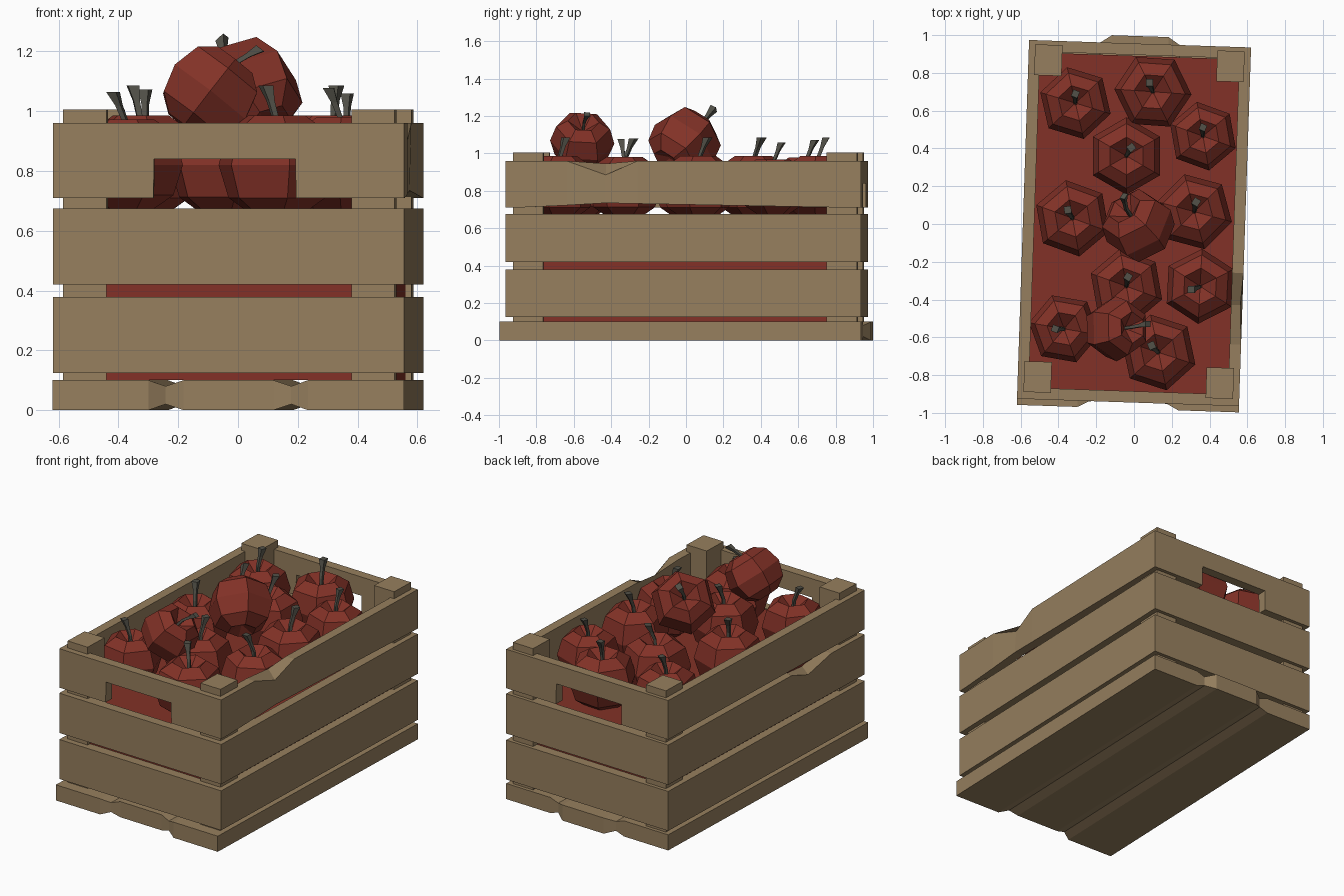
import bpy, bmesh, math
from mathutils import Matrix, Vector

if "Cube" in bpy.data.objects:
    bpy.data.objects.remove(bpy.data.objects["Cube"])


def material(name, rgb):
    m = bpy.data.materials.new(name)
    m.diffuse_color = (*rgb, 1)
    m.use_nodes = True
    m.node_tree.nodes["Principled BSDF"].inputs["Base Color"].default_value = m.diffuse_color
    return m


WOOD = material("wood", (0.305, 0.212, 0.112))
RED = material("apple red", (0.225, 0.031, 0.020))
STEM = material("stem grey", (0.085, 0.082, 0.065))
TURN = Matrix.Rotation(math.radians(-1.93), 4, 'Z')   # whole crate sits slightly turned


def loft(name, sections, mat, matrix=TURN):
    """Closed solid through a row of equal-sized cross-sections."""
    bm = bmesh.new()
    rings = [[bm.verts.new(p) for p in s] for s in sections]
    n = len(rings[0])
    for a, b in zip(rings, rings[1:]):
        for i in range(n):
            j = (i + 1) % n
            bm.faces.new((a[i], a[j], b[j], b[i]))
    bm.faces.new(rings[0])
    bm.faces.new(rings[-1])
    bmesh.ops.recalc_face_normals(bm, faces=bm.faces)
    me = bpy.data.meshes.new(name)
    bm.to_mesh(me)
    bm.free()
    me.materials.append(mat)
    ob = bpy.data.objects.new(name, me)
    ob.matrix_world = matrix
    bpy.context.collection.objects.link(ob)
    return ob


def slab(u, v0, v1, z0, z1):
    """Cross-section across the x axis."""
    return [(u, v0, z0), (u, v1, z0), (u, v1, z1), (u, v0, z1)]


def box(name, u0, u1, v0, v1, z0, z1, mat):
    return loft(name, [slab(u, v0, v1, z0, z1) for u in (u0, u1)], mat)


# Base: three planks joined by V grooves, middle one shifted back
base = []
for u, z, s in [(.588, 0, 0), (.267, 0, 0), (.21, .02, .03), (.15, 0, .04)]:
    base.append((u, z, s))
base = [(-u, z, s) for u, z, s in base] + base[::-1]
loft("base_planks", [slab(u, -.978 + s, (.955 if s != .03 else .925) + s, z, .1 - z)
                     for u, z, s in base], WOOD)

# Corner posts
for su in (-1, 1):
    for v0, v1 in ((-.908, -.745), (.77, .933)):
        box("corner_post", su * .41, su * .555, v0, v1, .1, 1.005, WOOD)

# Red filling behind the slats
box("filling", -.535, .535, -.885, .89, .1, .67, RED)

# End boards, the top row has a hand hole notch
ROWS = [(.125, .378), (.42, .675), (.71, .96)]
for v0, v1 in ((-.945, -.885), (.895, .955)):
    for z0, z1 in ROWS[:2]:
        box("end_board", -.588, .588, v0, v1, z0, z1, WOOD)
    z0, z1 = ROWS[2]
    notch = [(-.588, z0), (-.251, z0), (-.249, .84), (.224, .84), (.226, z0), (.588, z0)]
    loft("handle_board", [slab(u, v0, v1, z, z1) for u, z in notch], WOOD)


# Side boards, some with a chipped top edge
def side_board(side, z0, z1, chip=0, bow=0):
    a, b = side * .528, side * .588
    secs = []
    for v, c, w in [(-.885, 0, 0), (-.62, 0, .5), (-.41, 1, 1), (-.24, 0, .85), (.895, 0, 0)]:
        zb = z0 + bow * w
        secs.append([(a, v, zb), (b, v, zb),
                     (b - side * chip * c * .15, v, z1 - chip * c),
                     (a, v, z1 - chip * c * .2)])
    loft("side_board", secs, WOOD)


for side in (-1, 1):
    for row, (z0, z1) in enumerate(ROWS):
        if side == 1 and row == 2:
            side_board(side, z0, z1, .075, .025)
        elif side == -1 and row == 1:
            side_board(side, z0, z1, .06)
        else:
            side_board(side, z0, z1)


# Apples: six-sided lathe with a dimple, plus a bent flared stem
PROFILE = [(.012, .095), (.10, .165), (.172, .115), (.205, 0),
           (.17, -.11), (.09, -.165), (.012, -.13)]


def ring(r, z, n, phase=0, x=0):
    return [(x + r * math.cos(phase + i * math.tau / n),
             r * math.sin(phase + i * math.tau / n), z) for i in range(n)]


def apple(x, y, z, size, phase, lean, tilt=0, azimuth=0):
    az = math.radians(azimuth)
    axis = Vector((-math.sin(az), math.cos(az), 0))
    mat = (Matrix.Translation((x, y, z)) @ Matrix.Rotation(math.radians(tilt), 4, axis)
           @ Matrix.Scale(size, 4))
    loft("apple", [ring(r, h, 6, math.radians(phase)) for r, h in PROFILE], RED, mat)
    loft("stem", [ring(r, h, 4, .4, o) for r, h, o in
                  [(.012, .08, 0), (.013, .16, .008), (.015, .215, .03), (.027, .265, .052)]],
         STEM, mat @ Matrix.Rotation(math.radians(lean), 4, 'Z'))


for x, y, size, phase, lean in [
        (-.31, .64, .95, 43, 90), (.10, .70, 1.0, -4, 110), (.365, .465, .9, 40, 90),
        (-.04, .36, 1.0, 30, 60), (-.325, .03, 1.0, 40, 120), (.32, .065, 1.0, 45, 80),
        (-.04, -.33, .98, 40, 80), (.35, -.33, .97, 27, 200), (-.37, -.555, .92, 50, 180),
        (.13, -.68, 1.0, 42, 135)]:
    apple(x, y, .82, size, phase, lean)

# Two apples lying on top
apple(.025, -.01, 1.055, .95, 20, 0, 50, 129)
apple(-.095, -.555, 1.06, .84, 30, 20, 38, 5)
